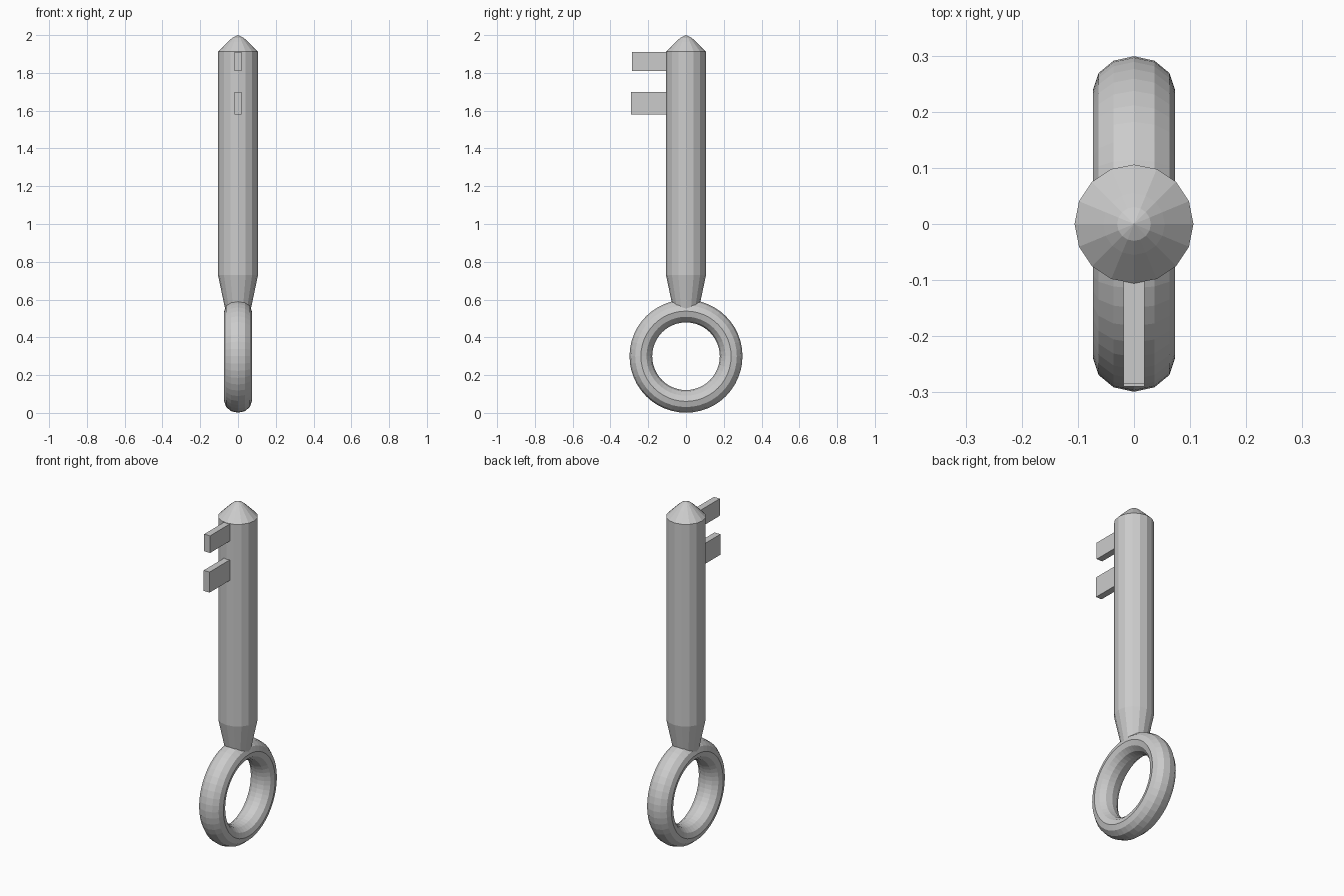
import bpy
from math import sin, cos, tau

if "Cube" in bpy.data.objects:
    bpy.data.objects.remove(bpy.data.objects["Cube"])


def make(name, verts, faces):
    mesh = bpy.data.meshes.new(name)
    mesh.from_pydata(verts, [], faces)
    mesh.update()
    obj = bpy.data.objects.new(name, mesh)
    bpy.context.collection.objects.link(obj)
    return obj


# Ring handle: slightly widened 12-sided section swept around the x axis
def ring(name, centre_z, major, depth, half_width, segs=48, sides=12):
    verts = []
    for i in range(segs):
        a = tau * i / segs
        for j in range(sides):
            b = tau * j / sides
            r = major + depth * cos(b)
            verts.append((half_width * sin(b), r * cos(a), centre_z + r * sin(a)))
    faces = []
    for i in range(segs):
        n = (i + 1) % segs
        for j in range(sides):
            k = (j + 1) % sides
            faces.append((i * sides + j, n * sides + j, n * sides + k, i * sides + k)[::-1])
    return make(name, verts, faces)


# Shaft: (radius, z) profile turned around z, closed by a point on top
def lathe(name, profile, tip_z, sides=16):
    verts = [(r * cos(tau * j / sides), r * sin(tau * j / sides), z)
             for r, z in profile for j in range(sides)]
    verts.append((0, 0, tip_z))
    faces = [tuple(reversed(range(sides)))]
    last = (len(profile) - 1) * sides
    for j in range(sides):
        k = (j + 1) % sides
        for s in range(0, last, sides):
            faces.append((s + j, s + k, s + sides + k, s + sides + j))
        faces.append((last + j, last + k, len(verts) - 1))
    return make(name, verts, faces)


# Key teeth: plain blocks on the front of the shaft
def tooth(name, y_front, z0, z1, y_back=-0.095, half_width=0.019):
    bpy.ops.mesh.primitive_cube_add(
        size=1, location=(0, (y_front + y_back) / 2, (z0 + z1) / 2))
    obj = bpy.context.object
    obj.name = name
    obj.scale = (2 * half_width, y_back - y_front, z1 - z0)


ring("ring_handle", 0.30, 0.239, 0.06, 0.073).location.z = -0.001 + 0.001
lathe("shaft", [(0.067, 0.545), (0.106, 0.73), (0.106, 1.912),
                (0.055, 1.963), (0.03, 1.986)], 2.0)
tooth("upper_tooth", -0.285, 1.81, 1.91)
tooth("lower_tooth", -0.29, 1.58, 1.70)
